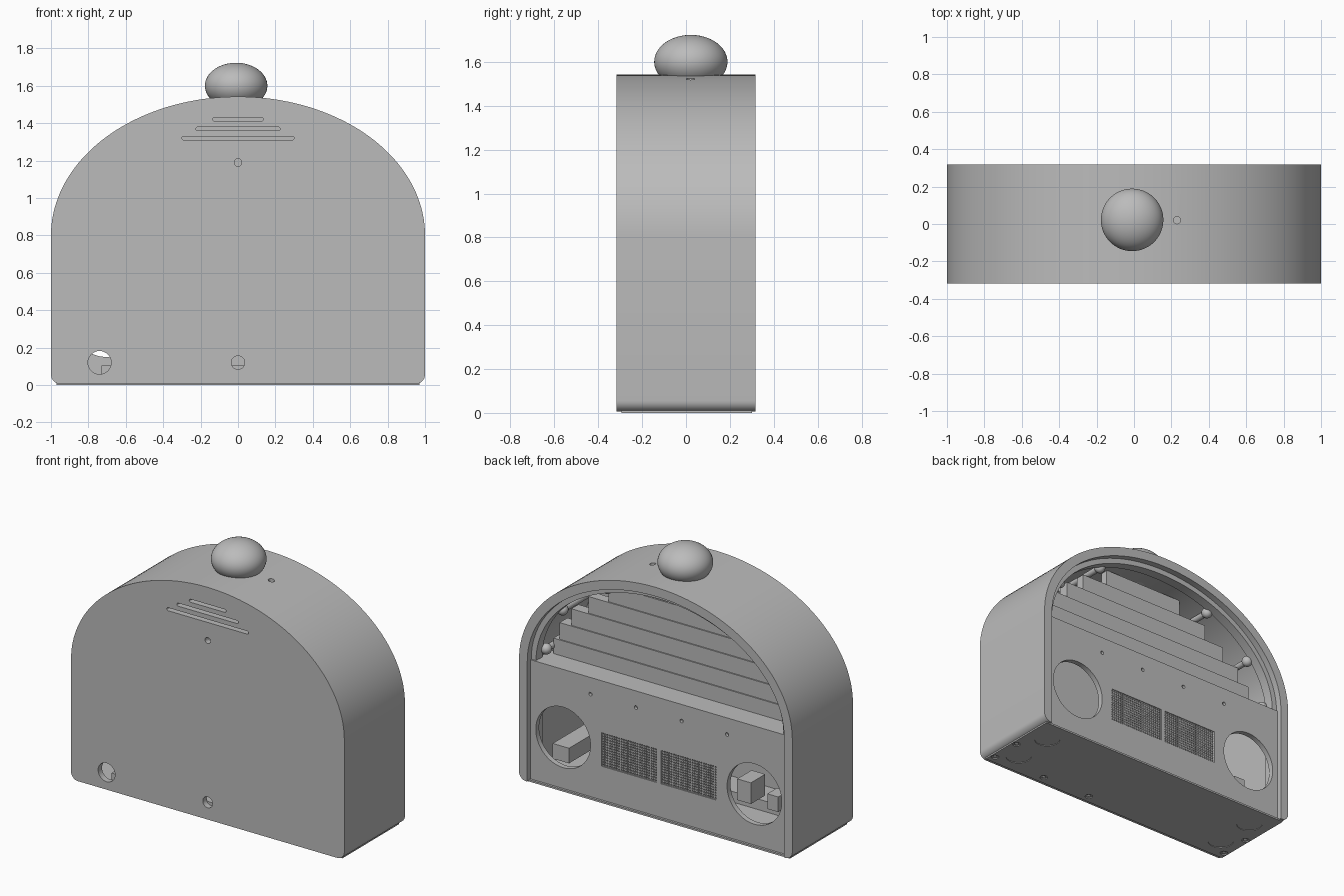
import bpy, bmesh, math
from mathutils import Matrix, Vector

cube = bpy.data.objects.get("Cube")
if cube:
    bpy.data.objects.remove(cube, do_unlink=True)

grey = bpy.data.materials.new("plain grey")
grey.use_nodes = True
colour = (0.5, 0.5, 0.5, 1)
grey.diffuse_color = colour
grey.node_tree.nodes["Principled BSDF"].inputs["Base Color"].default_value = colour


def add_object(name, bm):
    bmesh.ops.recalc_face_normals(bm, faces=bm.faces)
    mesh = bpy.data.meshes.new(name)
    bm.to_mesh(mesh)
    bm.free()
    mesh.materials.append(grey)
    ob = bpy.data.objects.new(name, mesh)
    bpy.context.collection.objects.link(ob)
    return ob


def box(bm, x, y, z):
    size = Matrix.Diagonal((x[1] - x[0], y[1] - y[0], z[1] - z[0], 1))
    centre = Vector((sum(x) / 2, sum(y) / 2, sum(z) / 2))
    bmesh.ops.create_cube(bm, size=1, matrix=Matrix.Translation(centre) @ size)


def rod(bm, centre, r, depth, axis="Y", segments=32):
    turn = Matrix.Rotation(math.pi / 2, 4, "X") if axis == "Y" else Matrix()
    bmesh.ops.create_cone(bm, cap_ends=True, segments=segments, radius1=r, radius2=r,
                          depth=depth, matrix=Matrix.Translation(centre) @ turn)


def prism(bm, profile, y0, y1):
    face = bm.faces.new([bm.verts.new((x, y0, z)) for x, z in profile])
    new = bmesh.ops.extrude_face_region(bm, geom=[face])["geom"]
    bmesh.ops.translate(bm, vec=(0, y1 - y0, 0),
                        verts=[v for v in new if isinstance(v, bmesh.types.BMVert)])


def arch(inset, base, corner=0.0, spring=0.8):
    """Upright sides under a half ellipse, with optional rounded feet."""
    w, h = 1 - inset, 0.742 - inset
    pts = [(w * math.cos(math.pi * i / 80), spring + h * math.sin(math.pi * i / 80))
           for i in range(81)]
    if not corner:
        return pts + [(-w, base), (w, base)]
    for side, start in ((-1, math.pi), (1, 1.5 * math.pi)):
        for i in range(9):
            a = start + math.pi / 2 * i / 8
            pts.append((side * (w - corner) + corner * math.cos(a),
                        base + corner + corner * math.sin(a)))
    return pts


def slot(x, z, r):
    """Long slot with rounded ends."""
    return [(s * x + r * math.cos(a + i * math.pi / 8), z + r * math.sin(a + i * math.pi / 8))
            for s, a in ((1, -math.pi / 2), (-1, math.pi / 2)) for i in range(9)]


def cut(ob, bm):
    cutter = add_object("cutter", bm)
    cutter.hide_render = True
    mod = ob.modifiers.new("cut", "BOOLEAN")
    mod.operation, mod.solver, mod.object = "DIFFERENCE", "EXACT", cutter
    bpy.context.view_layer.objects.active = ob
    bpy.ops.object.modifier_apply(modifier=mod.name)
    bpy.data.objects.remove(cutter, do_unlink=True)


def smooth(ob):
    bpy.ops.object.select_all(action="DESELECT")
    ob.select_set(True)
    bpy.context.view_layer.objects.active = ob
    bpy.ops.object.shade_smooth_by_angle(angle=math.radians(30))


FRONT, BACK = -0.317, 0.317

# Arched housing, hollow and open at the back
bm = bmesh.new()
prism(bm, arch(0, 0.006, 0.05), FRONT, BACK)
housing = add_object("housing", bm)
bm = bmesh.new()
prism(bm, arch(0.06, 0.035), FRONT + 0.04, 0.5)
cut(housing, bm)
bm = bmesh.new()
box(bm, (-0.94, 0.94), (0.25, 0.5), (-0.1, 0.3))
cut(housing, bm)

# Front slots, front holes and top hole
bm = bmesh.new()
for half, z in ((0.125, 1.42), (0.215, 1.37), (0.29, 1.32)):
    prism(bm, slot(half, z, 0.01), -0.4, -0.25)
for x, z, r in ((0, 1.19, 0.02), (-0.74, 0.12, 0.062), (0, 0.12, 0.036)):
    rod(bm, (x, -0.33, z), r, 0.16)
rod(bm, (0.23, 0.02, 1.5), 0.019, 0.2, "Z")
cut(housing, bm)
smooth(housing)

# Stepped lip around the window
bm = bmesh.new()
prism(bm, arch(0.055, 0.05), 0.21, 0.275)
lip = add_object("window_lip", bm)
bm = bmesh.new()
prism(bm, arch(0.095, -0.1), 0, 0.5)
cut(lip, bm)
smooth(lip)

# Back panel with round openings, grille openings and pin holes
bm = bmesh.new()
box(bm, (-0.938, 0.938), (0.25, 0.285), (0.005, 0.8))
panel = add_object("back_panel", bm)
bm = bmesh.new()
for s in (-1, 1):
    rod(bm, (s * 0.7, 0.27, 0.35), 0.2, 0.3, segments=64)
    box(bm, sorted((s * 0.015, s * 0.42)), (0.1, 0.4), (0.235, 0.457))
    for x in (0.167, 0.5):
        rod(bm, (s * x, 0.28, 0.69), 0.012, 0.03, segments=16)
cut(panel, bm)
smooth(panel)

# Mesh grilles
bm = bmesh.new()
for s in (-1, 1):
    for i in range(25):
        x = s * (0.015 + 0.405 * i / 24)
        box(bm, (x - 0.004, x + 0.004), (0.262, 0.28), (0.235, 0.457))
    for i in range(14):
        z = 0.235 + 0.222 * i / 13
        box(bm, sorted((s * 0.015, s * 0.42)), (0.263, 0.279), (z - 0.004, z + 0.004))
add_object("grilles", bm)

# Ledge below the window
bm = bmesh.new()
box(bm, (-0.92, 0.92), (0.1, 0.26), (0.77, 0.798))
add_object("window_ledge", bm)

# Stepped boards behind the window
bm = bmesh.new()
for i, half in enumerate((0.88, 0.84, 0.76, 0.64, 0.5, 0.3)):
    z = 0.79 + 0.11 * i
    box(bm, (-half, half), (0.04, 0.13 - 0.008 * i), (z, z + 0.11))
add_object("stepped_boards", bm)

# Round pegs along the arch
bm = bmesh.new()
for s in (-1, 1):
    for x, z in ((0.44, 1.37), (0.77, 1.14), (0.89, 0.85)):
        bmesh.ops.create_uvsphere(bm, u_segments=20, v_segments=12, radius=0.035,
                                  matrix=Matrix.Translation((s * x, 0.19, z)))
        rod(bm, (s * x, 0.0, z), 0.02, 0.38, segments=16)
smooth(add_object("arch_pegs", bm))

# Inner blocks seen through the round openings
bm = bmesh.new()
box(bm, (0.73, 0.85), (-0.28, 0.18), (0.13, 0.23))
box(bm, (-0.58, -0.48), (0.0, 0.15), (0.2, 0.34))
box(bm, (-0.78, -0.7), (0.05, 0.15), (0.2, 0.3))
box(bm, (-0.73, 0.6), (-0.28, -0.1), (0.03, 0.105))
add_object("inner_blocks", bm)

# Base plate with foot recesses and screw holes
bm = bmesh.new()
box(bm, (-0.97, 0.97), (-0.295, 0.3), (0, 0.012))
base = add_object("base_plate", bm)
screws = [(s * 0.94, y) for s in (-1, 1) for y in (-0.03, -0.24)]
screws += [(0.54, -0.24), (0.17, -0.24)]
bm = bmesh.new()
for sx in (-1, 1):
    for sy in (-1, 1):
        rod(bm, (sx * 0.83, sy * 0.14, 0), 0.08, 0.008, "Z", 48)
for x, y in screws:
    rod(bm, (x, y, 0), 0.024, 0.016, "Z", 24)
cut(base, bm)
smooth(base)

# Screw heads
bm = bmesh.new()
for x, y in screws:
    bmesh.ops.create_uvsphere(bm, u_segments=16, v_segments=8, radius=0.018,
                              matrix=Matrix.Translation((x, y, 0.019)))
smooth(add_object("base_screws", bm))

# Domed top button
bm = bmesh.new()
bmesh.ops.create_uvsphere(bm, u_segments=64, v_segments=32, radius=1,
                          matrix=Matrix.Translation((-0.01, 0.022, 1.6))
                          @ Matrix.Diagonal((0.167, 0.167, 0.123, 1)))
smooth(add_object("top_button", bm))
